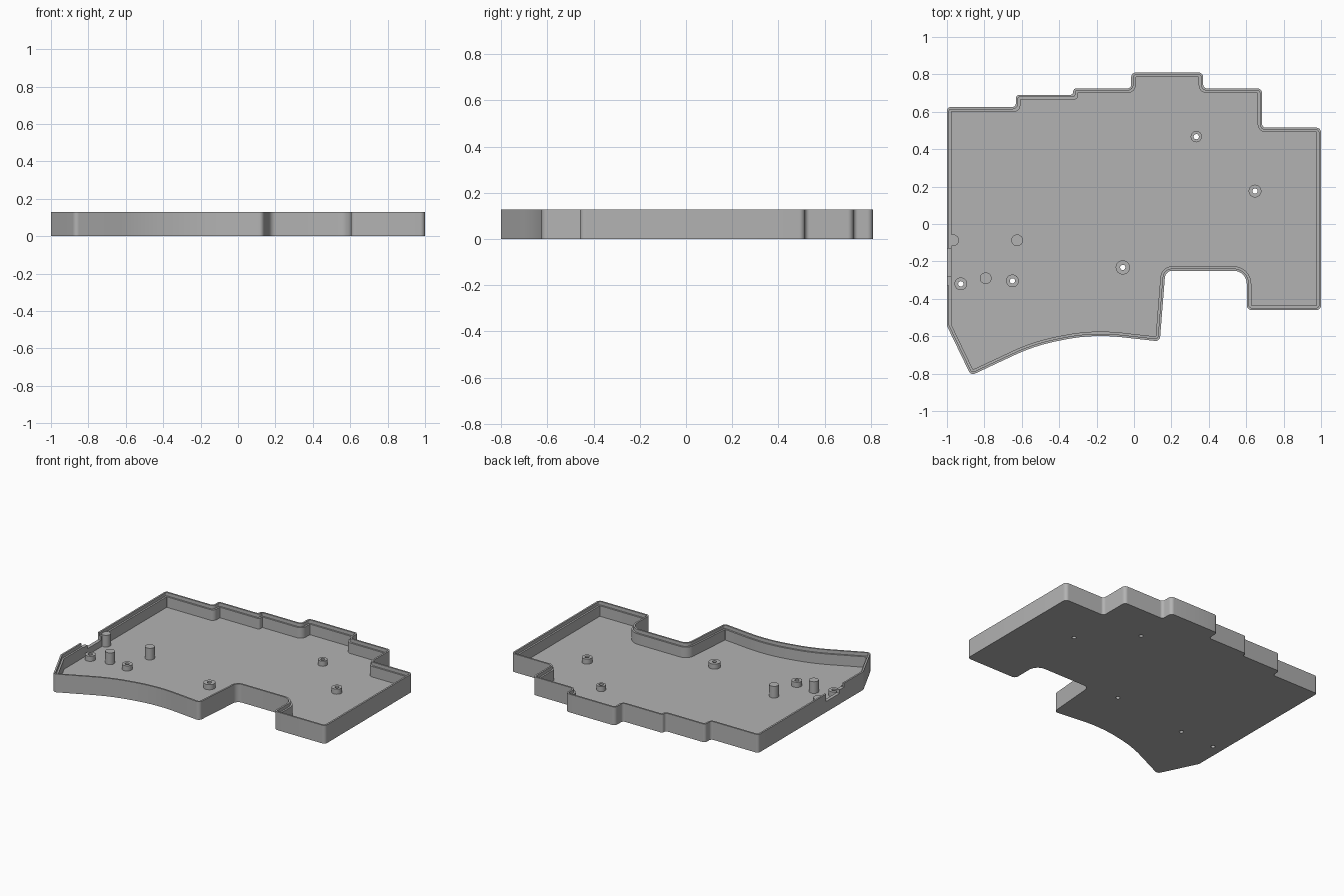
import bpy, bmesh, math
from mathutils import Vector

cube = bpy.data.objects.get("Cube")
if cube:
    bpy.data.objects.remove(cube, do_unlink=True)

HEIGHT, FLOOR, LEDGE, WALL = 0.128, 0.03, 0.104, 0.024

grey = bpy.data.materials.new("plain grey")
grey.use_nodes = True
colour = (0.45, 0.45, 0.45, 1)
grey.diffuse_color = colour
grey.node_tree.nodes["Principled BSDF"].inputs["Base Color"].default_value = colour

# Clockwise outline corners: x, y, corner radius
OUTLINE = [
    (-1, 0.625, .02), (-0.632, 0.625, .02), (-0.632, 0.69, .02),
    (-0.325, 0.69, .017), (-0.325, 0.725, .017), (-0.015, 0.725, .02),
    (-0.015, 0.81, .025), (0.37, 0.81, .025), (0.37, 0.725, .02),
    (0.685, 0.725, .025), (0.685, 0.515, .02), (1, 0.515, .025),
    (1, -0.46, .025), (0.603, -0.46, .025), (0.603, -0.25, .07),
    (0.168, -0.25, .04), (0.138, -0.628, .025), (-0.22, -0.588, 1),
    (-0.53, -0.65, 1), (-0.872, -0.81, .025), (-1, -0.545, .025)]


def make_object(name, bm):
    bmesh.ops.recalc_face_normals(bm, faces=bm.faces[:])
    mesh = bpy.data.meshes.new(name)
    bm.to_mesh(mesh)
    bm.free()
    mesh.materials.append(grey)
    obj = bpy.data.objects.new(name, mesh)
    bpy.context.collection.objects.link(obj)
    return obj


def activate(obj):
    bpy.ops.object.select_all(action='DESELECT')
    obj.select_set(True)
    bpy.context.view_layer.objects.active = obj


def rounded_loop(inset, steps=8):
    """Outline moved inwards by inset, with its corners rounded."""
    pts = [Vector(p[:2]) for p in OUTLINE]
    n = len(pts)
    dirs = [(pts[(i + 1) % n] - pts[i]).normalized() for i in range(n)]
    moved, turns = [], []
    for i in range(n):
        a, b = dirs[i - 1], dirs[i]
        na, nb = Vector((a.y, -a.x)), Vector((b.y, -b.x))
        moved.append(pts[i] + (na + nb) * inset / (1 + na.dot(nb)))
        turns.append(math.atan2(a.x * b.y - a.y * b.x, a.dot(b)))
    loop = []
    for i in range(n):
        p, a, b, turn = moved[i], dirs[i - 1], dirs[i], turns[i]
        radius = max(OUTLINE[i][2] + (inset if turn > 0 else -inset), .003)
        shortest = min((p - moved[i - 1]).length, (moved[(i + 1) % n] - p).length)
        reach = min(radius * math.tan(abs(turn) / 2), shortest * .48)
        radius = reach / math.tan(abs(turn) / 2)
        side = math.copysign(1, turn)
        centre = p - a * reach + Vector((-a.y, a.x)) * radius * side
        start = p - a * reach - centre
        for k in range(steps + 1):
            ang = turn * k / steps
            c, s = math.cos(ang), math.sin(ang)
            loop.append(centre + Vector((start.x * c - start.y * s, start.x * s + start.y * c)))
    return loop


def stack(bm, rings, closed_ring=False):
    """Join equal-length vertex rings with quads; cap or close the ends."""
    n = len(rings[0])
    pairs = list(zip(rings, rings[1:]))
    if closed_ring:
        pairs.append((rings[-1], rings[0]))
    else:
        bm.faces.new(rings[0])
        bm.faces.new(rings[-1])
    for lo, hi in pairs:
        for i in range(n):
            j = (i + 1) % n
            bm.faces.new((lo[i], lo[j], hi[j], hi[i]))


def circle(bm, x, y, z, radius, n=32):
    return [bm.verts.new((x + radius * math.cos(math.tau * i / n),
                          y + radius * math.sin(math.tau * i / n), z)) for i in range(n)]


def cylinder(name, x, y, z0, z1, radius):
    bm = bmesh.new()
    stack(bm, [circle(bm, x, y, z, radius) for z in (z0, z1)])
    return make_object(name, bm)


def box(name, lo, hi):
    bm = bmesh.new()
    bmesh.ops.create_cube(bm, size=1)
    for v in bm.verts:
        v.co = [(l + h) / 2 + c * (h - l) for l, h, c in zip(lo, hi, v.co)]
    return make_object(name, bm)


def cut(target, cutter):
    cutter.hide_render = True
    activate(target)
    mod = target.modifiers.new("cut", 'BOOLEAN')
    mod.operation, mod.solver, mod.object = 'DIFFERENCE', 'EXACT', cutter
    bpy.ops.object.modifier_apply(modifier=mod.name)
    bpy.data.objects.remove(cutter, do_unlink=True)


# Tray with a raised outer rim and a lower inner ledge
bm = bmesh.new()
levels = [(0, 0), (0, HEIGHT), (WALL / 2, HEIGHT), (WALL / 2, LEDGE), (WALL, LEDGE), (WALL, FLOOR)]
stack(bm, [[bm.verts.new((p.x, p.y, z)) for p in rounded_loop(d)] for d, z in levels])
tray = make_object("case_tray", bm)

# Screw standoffs, drilled through the floor
STANDOFFS = [(0.333, 0.467, .03), (0.647, 0.176, .034), (-0.06, -0.232, .038),
             (-0.65, -0.304, .034), (-0.926, -0.32, .034)]
parts = [tray]
for i, (x, y, radius) in enumerate(STANDOFFS):
    cut(tray, cylinder("screw_hole", x, y, -.1, .1, .014))
    bm = bmesh.new()
    stack(bm, [circle(bm, x, y, z, r) for r, z in
               ((radius, FLOOR - .005), (radius, .066), (.014, .066), (.014, FLOOR - .005))], True)
    parts.append(make_object(f"standoff_{i + 1}", bm))

# Port openings in the side wall
cut(tray, box("port_cutter", (-1.1, -.28, .075), (-.96, -.13, .3)))
cut(tray, box("switch_cutter", (-1.1, -.33, .1), (-.96, -.275, .3)))

# Tall solid support posts
for i, (x, y) in enumerate([(-0.967, -0.087), (-0.625, -0.087), (-0.793, -0.29)]):
    parts.append(cylinder(f"support_post_{i + 1}", x, y, FLOOR - .005, .112, .031))

for part in parts:
    activate(part)
    bpy.ops.object.shade_smooth_by_angle(angle=math.radians(30))
